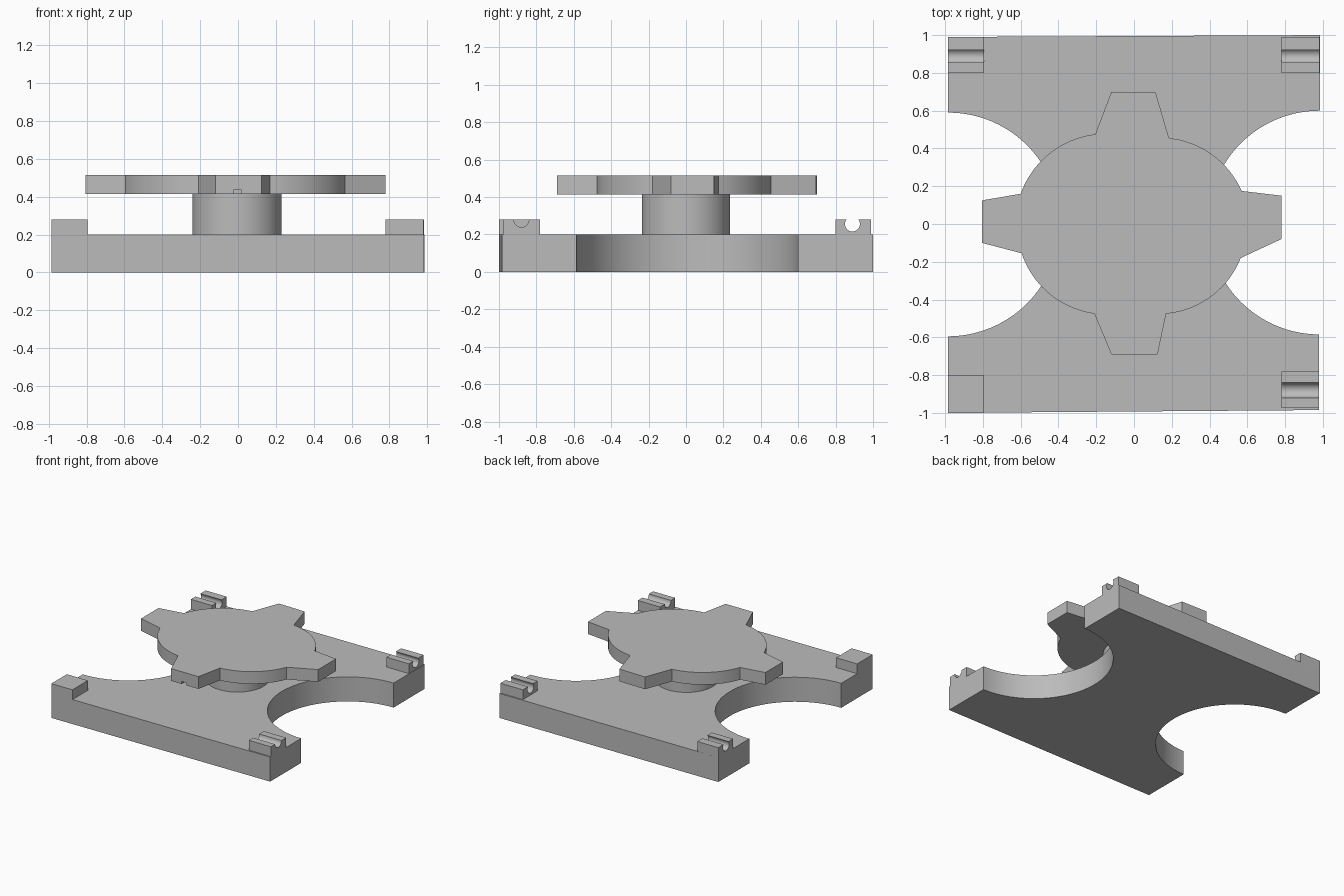
import bpy, bmesh, math
from mathutils import Vector

cube = bpy.data.objects.get("Cube")
if cube:
    bpy.data.objects.remove(cube, do_unlink=True)

grey = bpy.data.materials.new("plain_grey")
grey.use_nodes = True
GREY = (0.5, 0.5, 0.5, 1)
grey.diffuse_color = GREY
grey.node_tree.nodes["Principled BSDF"].inputs["Base Color"].default_value = GREY


def arc(centre, start, end, n=20):
    """Points from start to end, the short way around centre."""
    c = Vector(centre)
    a, b = Vector(start) - c, Vector(end) - c
    a0 = math.atan2(a.y, a.x)
    turn = math.atan2(a.x * b.y - a.y * b.x, a.dot(b))
    points = []
    for i in range(n + 1):
        t = i / n
        r = a.length * (1 - t) + b.length * t
        points.append((c.x + r * math.cos(a0 + turn * t), c.y + r * math.sin(a0 + turn * t)))
    return points


def extrude(name, profile, low, high, axis="z"):
    """Extrude a profile along z (profile in x, y) or x (profile in y, z)."""
    place = (lambda p: (p[0], p[1], low)) if axis == "z" else (lambda p: (low, p[0], p[1]))
    step = Vector((0, 0, high - low)) if axis == "z" else Vector((high - low, 0, 0))
    bm = bmesh.new()
    face = bm.faces.new([bm.verts.new(place(p)) for p in profile])
    result = bmesh.ops.extrude_face_region(bm, geom=[face], use_keep_orig=True)
    bmesh.ops.translate(bm, vec=step, verts=[v for v in result["geom"] if isinstance(v, bmesh.types.BMVert)])
    bmesh.ops.remove_doubles(bm, verts=bm.verts, dist=0.0001)
    bmesh.ops.recalc_face_normals(bm, faces=bm.faces)
    mesh = bpy.data.meshes.new(name)
    bm.to_mesh(mesh)
    bm.free()
    mesh.materials.append(grey)
    obj = bpy.data.objects.new(name, mesh)
    bpy.context.collection.objects.link(obj)
    return obj


def finish(obj):
    bpy.ops.object.select_all(action="DESELECT")
    obj.select_set(True)
    bpy.context.view_layer.objects.active = obj
    bpy.ops.object.shade_smooth_by_angle(angle=math.radians(30))


# Base plate with a round bite out of each side
left_c, right_c = (-0.985, 0), (0.983, 0.007)
base = [(-0.985, -1), (0.98, -0.985)]
base += arc(right_c, (0.98, -0.585), (0.391, 0.007))
base += arc(right_c, (0.391, 0.007), (0.985, 0.6))[1:]
base += [(0.985, 1), (-0.985, 0.99)]
base += arc(left_c, (-0.985, 0.59), (-0.393, 0))
base += arc(left_c, (-0.393, 0), (-0.985, -0.595))[1:]
finish(extrude("base_plate", base, 0, 0.2))

# Round hub
hub = [(-0.005 + 0.235 * math.cos(math.tau * i / 64), 0.235 * math.sin(math.tau * i / 64)) for i in range(64)]
finish(extrude("hub", hub, 0.2, 0.415))

# Top plate: rounded body with four tapered teeth
rc, lc = (0.125, -0.01), (-0.15, 0)
plate = [(0.78, -0.08), (0.78, 0.15)]
plate += arc(rc, (0.57, 0.175), (0.185, 0.455))
plate += [(0.115, 0.695), (-0.12, 0.70)]
plate += arc(lc, (-0.205, 0.475), (-0.6, 0.16))
plate += [(-0.805, 0.125), (-0.805, -0.1)]
plate += arc(lc, (-0.595, -0.155), (-0.21, -0.475))
plate += [(-0.12, -0.69), (0.125, -0.69)]
plate += arc(rc, (0.17, -0.475), (0.565, -0.18))
top_plate = extrude("top_plate", plate, 0.415, 0.515)

# Small notch under the front tooth
cutter = extrude("notch_cutter", [(-0.025, -0.75), (0.018, -0.75), (0.018, -0.64), (-0.025, -0.64)], 0.38, 0.435)
cutter.hide_render = True
cut = top_plate.modifiers.new("notch", "BOOLEAN")
cut.operation = "DIFFERENCE"
cut.solver = "EXACT"
cut.object = cutter
finish(top_plate)
bpy.ops.object.modifier_apply(modifier=cut.name)
bpy.data.objects.remove(cutter, do_unlink=True)
finish(top_plate)


# Corner blocks, three of them with a round groove along x
def block(name, x0, x1, y0, y1, groove=None):
    top = 0.28
    profile = [(y0, 0.2), (y1, 0.2), (y1, top)]
    if groove:
        y, z, r = groove
        half = math.sqrt(r * r - (top - z) ** 2)
        profile += arc((y, z), (y + half, top), (y, z - r), 10)
        profile += arc((y, z), (y, z - r), (y - half, top), 10)[1:]
    profile.append((y0, top))
    finish(extrude(name, profile, x0, x1, "x"))


deep = (0.89, 0.256, 0.04)
block("front_right_block", -0.985, -0.795, -1, -0.8)
block("front_left_block", 0.78, 0.98, -0.975, -0.78, (-0.88, 0.279, 0.04))
block("back_right_block", -0.985, -0.795, 0.8, 0.99, deep)
block("back_left_block", 0.78, 0.982, 0.8, 0.99, deep)
